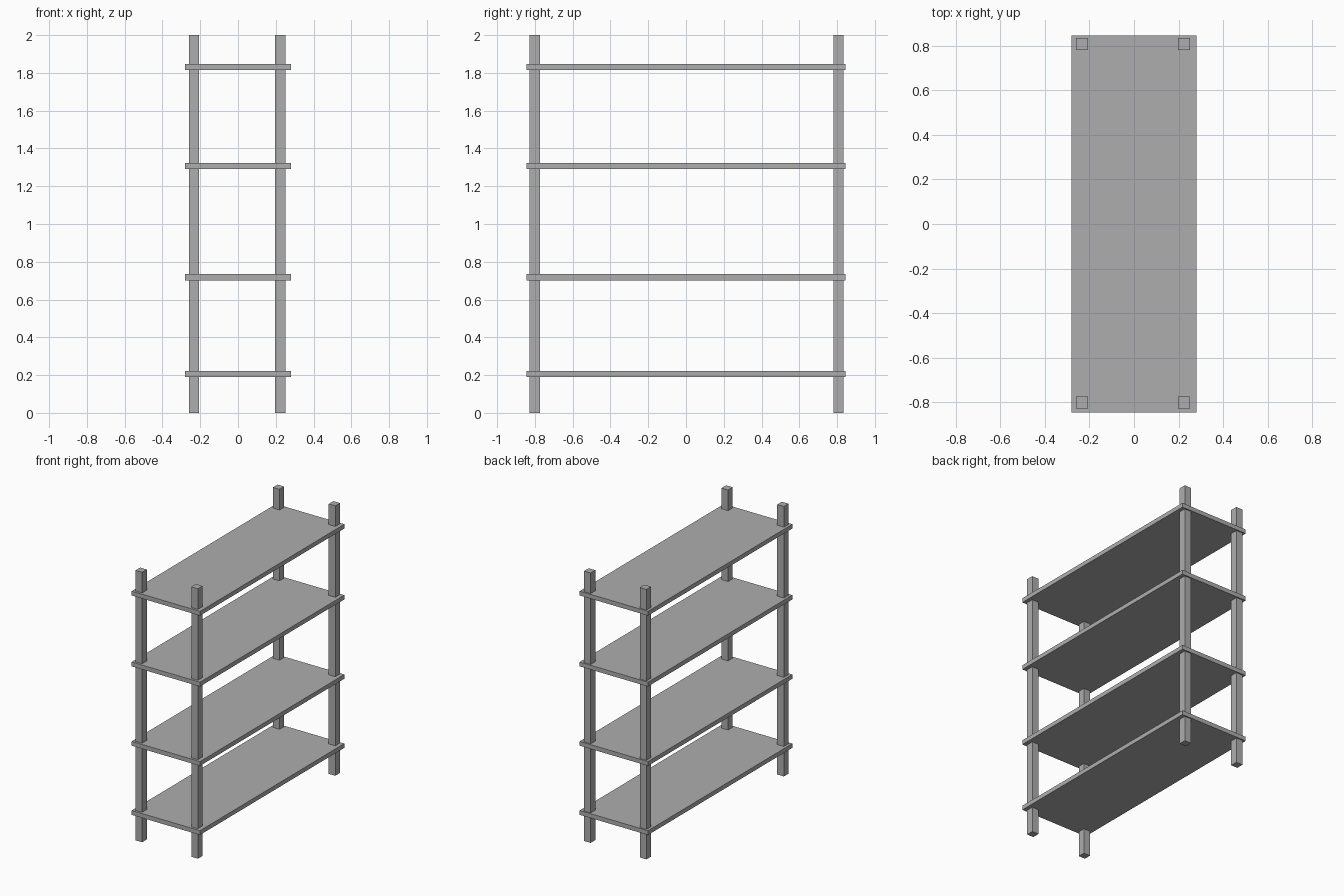
import bpy

cube = bpy.data.objects.get("Cube")
if cube:
    bpy.data.objects.remove(cube, do_unlink=True)

# One plain grey finish
grey = bpy.data.materials.new("plain_grey")
grey.use_nodes = True
colour = (0.42, 0.42, 0.42, 1)
grey.diffuse_color = colour
grey.node_tree.nodes["Principled BSDF"].inputs["Base Color"].default_value = colour


def box(name, low, high):
    """Axis-aligned box between two corners."""
    centre = [(a + b) / 2 for a, b in zip(low, high)]
    bpy.ops.mesh.primitive_cube_add(size=1, location=centre)
    obj = bpy.context.object
    obj.name = name
    obj.scale = [b - a for a, b in zip(low, high)]
    bpy.ops.object.transform_apply(location=False, rotation=False, scale=True)
    obj.data.materials.append(grey)
    return obj


HALF_POST = 0.027
HALF_WIDTH, HALF_LENGTH = 0.28, 0.845
THICKNESS = 0.032

# Corner posts, full height
for side, x in (("right", -0.233), ("left", 0.224)):
    for end, y in (("front", -0.801), ("back", 0.808)):
        box(f"{end}_{side}_post",
            (x - HALF_POST, y - HALF_POST, 0),
            (x + HALF_POST, y + HALF_POST, 2))

# Shelf boards, listed by underside height
for name, z in (("bottom", 0.19), ("lower", 0.702), ("upper", 1.29), ("top", 1.815)):
    box(f"{name}_shelf",
        (-HALF_WIDTH, -HALF_LENGTH, z),
        (HALF_WIDTH, HALF_LENGTH, z + THICKNESS))
